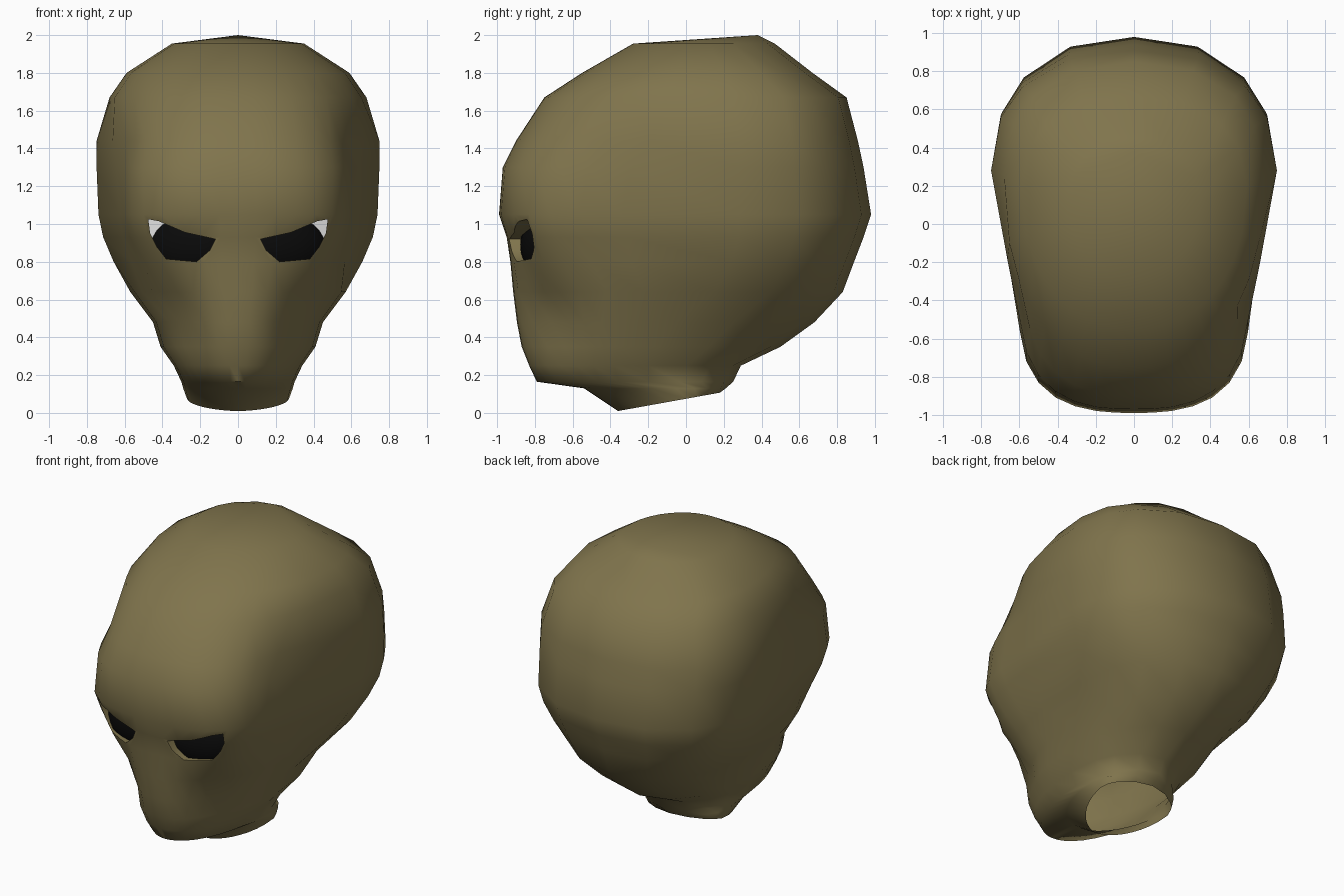
import bpy, bmesh, math
from mathutils import Matrix
from math import exp, radians

if "Cube" in bpy.data.objects:
    bpy.data.objects.remove(bpy.data.objects["Cube"])


def material(name, rgb):
    m = bpy.data.materials.new(name)
    m.diffuse_color = (*rgb, 1)
    m.use_nodes = True
    m.node_tree.nodes["Principled BSDF"].inputs["Base Color"].default_value = m.diffuse_color
    return m


SKIN = material("olive skin", (0.215, 0.175, 0.073))
BLACK = material("black eye", (0.003, 0.003, 0.003))
WHITE = material("eye white", (0.75, 0.75, 0.75))


def make_object(name, bm, mats):
    bmesh.ops.recalc_face_normals(bm, faces=bm.faces)
    me = bpy.data.meshes.new(name)
    bm.to_mesh(me)
    bm.free()
    for m in mats:
        me.materials.append(m)
    ob = bpy.data.objects.new(name, me)
    bpy.context.collection.objects.link(ob)
    return ob


def activate(ob):
    bpy.ops.object.select_all(action='DESELECT')
    ob.select_set(True)
    bpy.context.view_layer.objects.active = ob


# Head rings: z, front y, back y, half width, y of widest point, squareness
ROWS = [
    (1.955, -0.28, 0.47, 0.35, 0.12, 2.0),
    (1.80, -0.55, 0.67, 0.59, 0.20, 2.2),
    (1.67, -0.75, 0.85, 0.68, 0.25, 2.3),
    (1.44, -0.90, 0.91, 0.75, 0.28, 2.5),
    (1.30, -0.97, 0.94, 0.75, 0.28, 2.8),
    (1.05, -0.99, 0.98, 0.74, 0.28, 3.0),
    (0.93, -0.95, 0.94, 0.715, 0.28, 3.0),
    (0.80, -0.93, 0.89, 0.66, 0.24, 2.8),
    (0.64, -0.915, 0.83, 0.57, 0.15, 2.3),
    (0.48, -0.895, 0.68, 0.45, -0.05, 2.2),
    (0.35, -0.87, 0.50, 0.41, -0.15, 2.2),
    (0.25, -0.83, 0.29, 0.34, -0.20, 2.2),
    (0.165, -0.79, 0.25, 0.30, -0.20, 2.0),
    (0.13, -0.54, 0.21, 0.29, -0.05, 2.0),
    (0.05, -0.36, 0.18, 0.27, 0.00, 1.8),
]
FRONT = [0, 0.13, 0.27, 0.42, 0.56, 0.69, 0.80, 0.89, 0.96]
BACK = [1, 0.93, 0.78, 0.45, 0]


def sculpt(x, y, z):
    """Eye sockets, hollow cheeks and flattened temples."""
    if y < -0.3:
        y += 0.03 * exp(-((x - 0.28) / 0.15) ** 2 - ((z - 0.9) / 0.1) ** 2)
        y += 0.085 * exp(-((x - 0.3) / 0.1) ** 2 - ((z - 0.46) / 0.2) ** 2)
    if 0.75 < z < 1.5:
        x *= 1 - 0.12 * exp(-((y + 0.4) / 0.33) ** 2)
    return x, y, z


def half_ring(row):
    z, yf, yb, w, ym, n = row
    pts = []
    for us, end, p in ((FRONT, yf, n), (BACK, yb, min(n, 2.3))):
        for u in us:
            y = ym + (end - ym) * (1 - u ** p) ** (1 / p)
            zz = 0.01 + 0.18 * (y + 0.36) if z < 0.1 else z
            pts.append(sculpt(u * w, y, zz))
    return pts


bm = bmesh.new()
rings = []
for row in ROWS:
    half = half_ring(row)
    full = half + [(-x, y, z) for x, y, z in half[-2:0:-1]]
    rings.append([bm.verts.new(p) for p in full])
count = len(rings[0])
crown = bm.verts.new((0, 0.38, 2.0))
for i in range(count):
    j = (i + 1) % count
    bm.faces.new((crown, rings[0][i], rings[0][j]))
    for a, b in zip(rings, rings[1:]):
        bm.faces.new((a[i], b[i], b[j], a[j]))
bm.faces.new(rings[-1])
head = make_object("head", bm, [SKIN, WHITE])

# Slanted eye openings, cut as shallow pockets with a pale floor
EYE = [(0.12, 0.92), (0.15, 0.86), (0.22, 0.80), (0.38, 0.815),
       (0.43, 0.88), (0.465, 0.95), (0.475, 1.025), (0.42, 1.015), (0.28, 0.955)]
for side in (-1, 1):
    bm = bmesh.new()
    near = [bm.verts.new((side * x, -1.2, z)) for x, z in EYE]
    far = [bm.verts.new((side * x, -0.825 + 0.25 * (x - 0.12), z)) for x, z in EYE]
    bm.faces.new(near)
    bm.faces.new(far).material_index = 1
    for i in range(len(EYE)):
        j = (i + 1) % len(EYE)
        bm.faces.new((near[i], near[j], far[j], far[i]))
    cutter = make_object("eye_cutter", bm, [SKIN, WHITE])
    cutter.hide_render = True
    mod = head.modifiers.new("eye opening", 'BOOLEAN')
    mod.operation = 'DIFFERENCE'
    mod.solver = 'EXACT'
    mod.object = cutter
    activate(head)
    bpy.ops.object.modifier_apply(modifier=mod.name)
    bpy.data.objects.remove(cutter)

# Open the bottom of the neck
bm = bmesh.new()
bm.from_mesh(head.data)
cap = [f for f in bm.faces if all(v.co.z < 0.115 for v in f.verts) and f.normal.z < -0.8]
bmesh.ops.delete(bm, geom=cap, context='FACES')
bm.to_mesh(head.data)
bm.free()
activate(head)
bpy.ops.object.shade_smooth_by_angle(angle=radians(55))

# Black eyeballs, turned outwards
for side, label in ((-1, "left"), (1, "right")):
    bm = bmesh.new()
    bmesh.ops.create_uvsphere(bm, u_segments=20, v_segments=12, radius=1)
    bm.transform(Matrix.Translation((side * 0.265, -0.775, 0.89))
                 @ Matrix.Rotation(side * radians(18), 4, 'Z')
                 @ Matrix.Diagonal((0.205, 0.085, 0.15, 1)))
    eye = make_object(label + "_eye", bm, [BLACK])
    activate(eye)
    bpy.ops.object.shade_smooth_by_angle(angle=radians(60))
